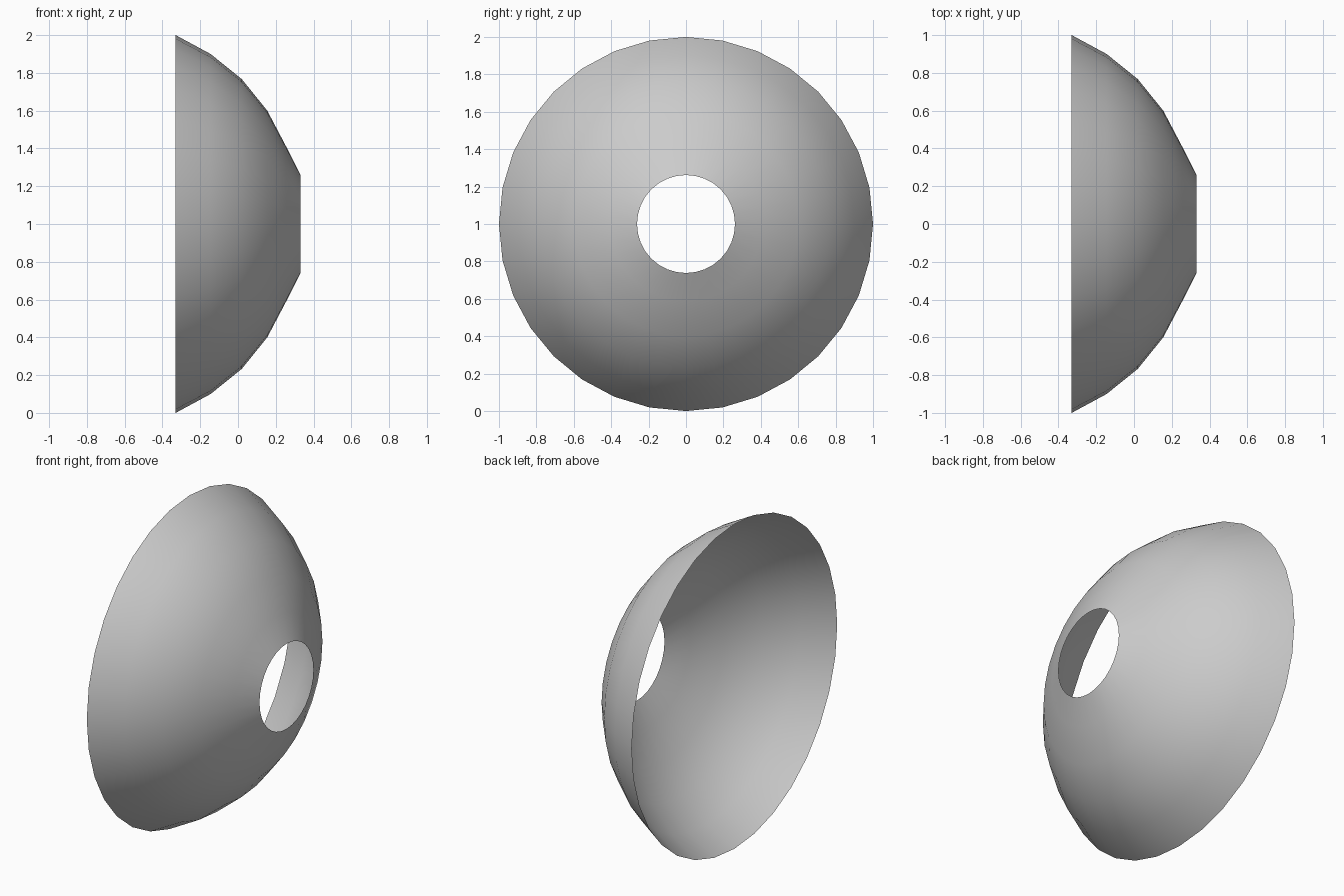
import bpy, bmesh, math

cube = bpy.data.objects.get("Cube")
if cube:
    bpy.data.objects.remove(cube, do_unlink=True)

# Plain grey finish
grey = bpy.data.materials.new("plain_grey")
grey.use_nodes = True
colour = (0.6, 0.6, 0.6, 1.0)
grey.diffuse_color = colour
grey.node_tree.nodes["Principled BSDF"].inputs["Base Color"].default_value = colour

# Dome profile from wide rim to small opening: (x, radius)
PROFILE = [(-0.33, 1.0), (-0.145, 0.9), (0.02, 0.767),
           (0.155, 0.6), (0.255, 0.41), (0.33, 0.262)]
SIDES = 32

# Spin the profile about the x axis into an open, single-skin shell
bm = bmesh.new()
rings = []
for x, r in PROFILE:
    angles = [math.tau * i / SIDES for i in range(SIDES)]
    rings.append([bm.verts.new((x, r * math.cos(a), r * math.sin(a))) for a in angles])
for outer, inner in zip(rings, rings[1:]):
    for i in range(SIDES):
        j = (i + 1) % SIDES
        face = bm.faces.new((outer[i], outer[j], inner[j], inner[i]))
        face.smooth = True

mesh = bpy.data.meshes.new("dome_shell")
bm.to_mesh(mesh)
bm.free()
mesh.materials.append(grey)
dome = bpy.data.objects.new("dome_shell", mesh)
dome.location.z = 1.0
bpy.context.collection.objects.link(dome)
